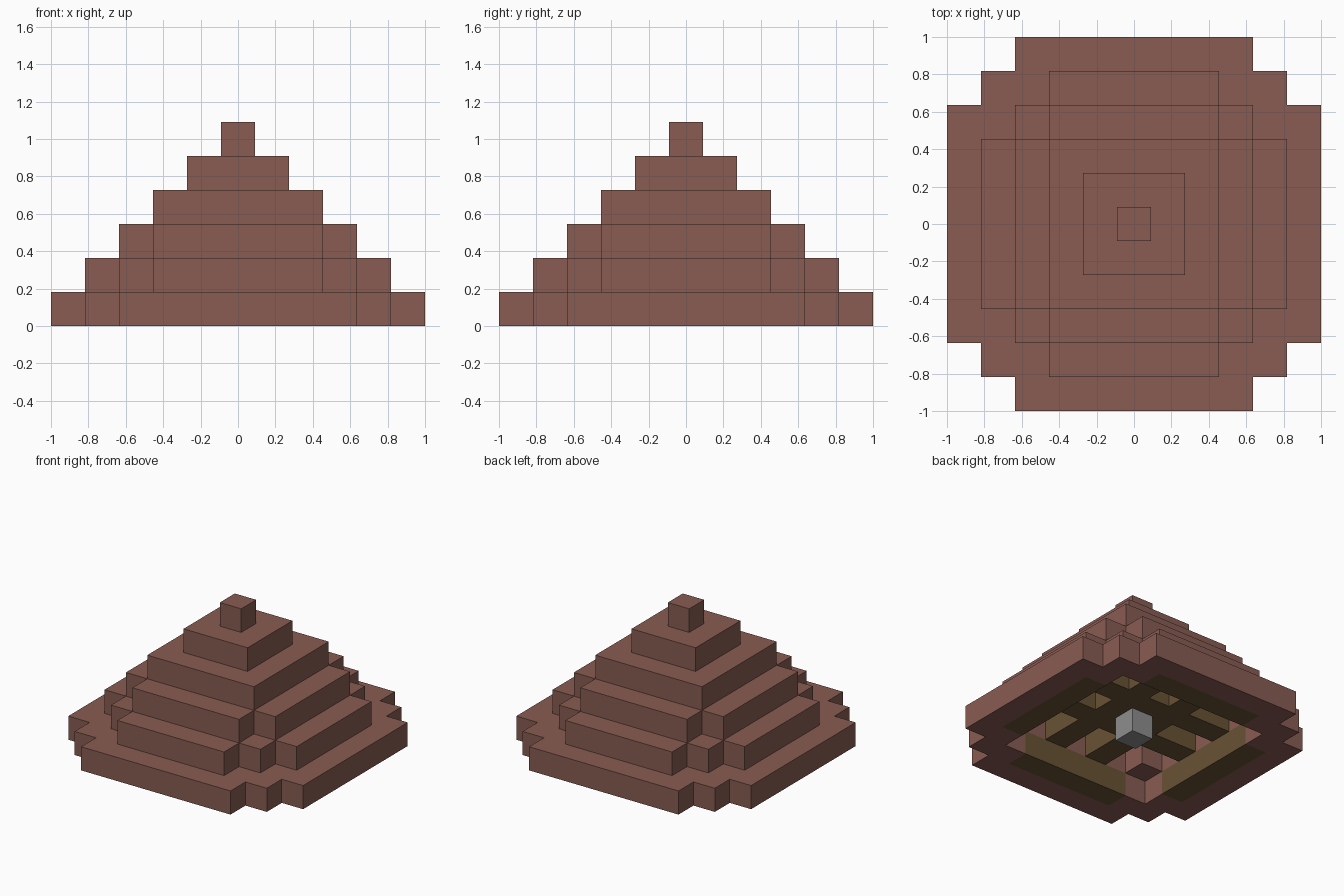
import bpy
import bmesh

if "Cube" in bpy.data.objects:
    bpy.data.objects.remove(bpy.data.objects["Cube"], do_unlink=True)

CELL = 2 / 11  # size of one block


def make_material(name, color):
    mat = bpy.data.materials.new(name)
    mat.use_nodes = True
    mat.diffuse_color = (*color, 1)
    mat.node_tree.nodes["Principled BSDF"].inputs["Base Color"].default_value = (*color, 1)
    return mat


terracotta = make_material("terracotta", (0.246, 0.107, 0.084))
wood = make_material("dark_wood", (0.138, 0.084, 0.034))
metal = make_material("grey_metal", (0.27, 0.27, 0.27))


def add_box(bm, x0, x1, y0, y1, tier, turns=0):
    """Box one block tall on a tier, turned by quarter turns about z."""
    verts = []
    for z in (tier, tier + 1):
        for x, y in ((x0, y0), (x1, y0), (x1, y1), (x0, y1)):
            for _ in range(turns):
                x, y = -y, x
            verts.append(bm.verts.new((x * CELL, y * CELL, z * CELL)))
    bm.faces.new(verts[3::-1])
    bm.faces.new(verts[4:])
    for i in range(4):
        j = (i + 1) % 4
        bm.faces.new((verts[i], verts[j], verts[j + 4], verts[i + 4]))


def make_part(name, tier, boxes, mat, turns=4):
    """Build a part from boxes repeated around the centre."""
    bm = bmesh.new()
    for turn in range(turns):
        for box in boxes:
            add_box(bm, *box, tier, turn)
    mesh = bpy.data.meshes.new(name)
    bm.to_mesh(mesh)
    bm.free()
    mesh.materials.append(mat)
    obj = bpy.data.objects.new(name, mesh)
    bpy.context.collection.objects.link(obj)


# Eaves: outer rim with stepped corners
make_part("eaves", 0, [(-3.5, 3.5, 4.5, 5.5),
                       (2.5, 4.5, 3.5, 4.5),
                       (3.5, 4.5, 2.5, 3.5)], terracotta)

# Hollow stepped roof tiers
make_part("lower_tier", 1, [(-2.5, 2.5, 3.5, 4.5), (2.5, 3.5, 2.5, 3.5)], terracotta)
make_part("middle_tier", 2, [(-2.5, 2.5, 2.5, 3.5)], terracotta)
make_part("upper_tier", 3, [(-2.5, 1.5, 1.5, 2.5)], terracotta)
make_part("top_tier", 4, [(-1.5, 0.5, 0.5, 1.5)], terracotta)
make_part("finial", 5, [(-0.5, 0.5, -0.5, 0.5)], terracotta, turns=1)

# Timber plates under the lower tier
make_part("wall_plates", 0, [(-2.5, 2.5, 3.5, 4.5)], wood)

# Crossed ceiling beams: two long ones, with short ones fitted between
make_part("long_beams", 1, [(-3.5, 3.5, s - 0.5, s + 0.5) for s in (-1, 1)], wood, turns=1)
make_part("short_beams", 1, [(s - 0.5, s + 0.5, a, b) for s in (-1, 1)
                             for a, b in ((-3.5, -1.5), (-0.5, 0.5), (1.5, 3.5))],
          wood, turns=1)

# Lantern under the centre of the beams
make_part("lantern", 0, [(-0.5, 0.5, -0.5, 0.5)], metal, turns=1)
